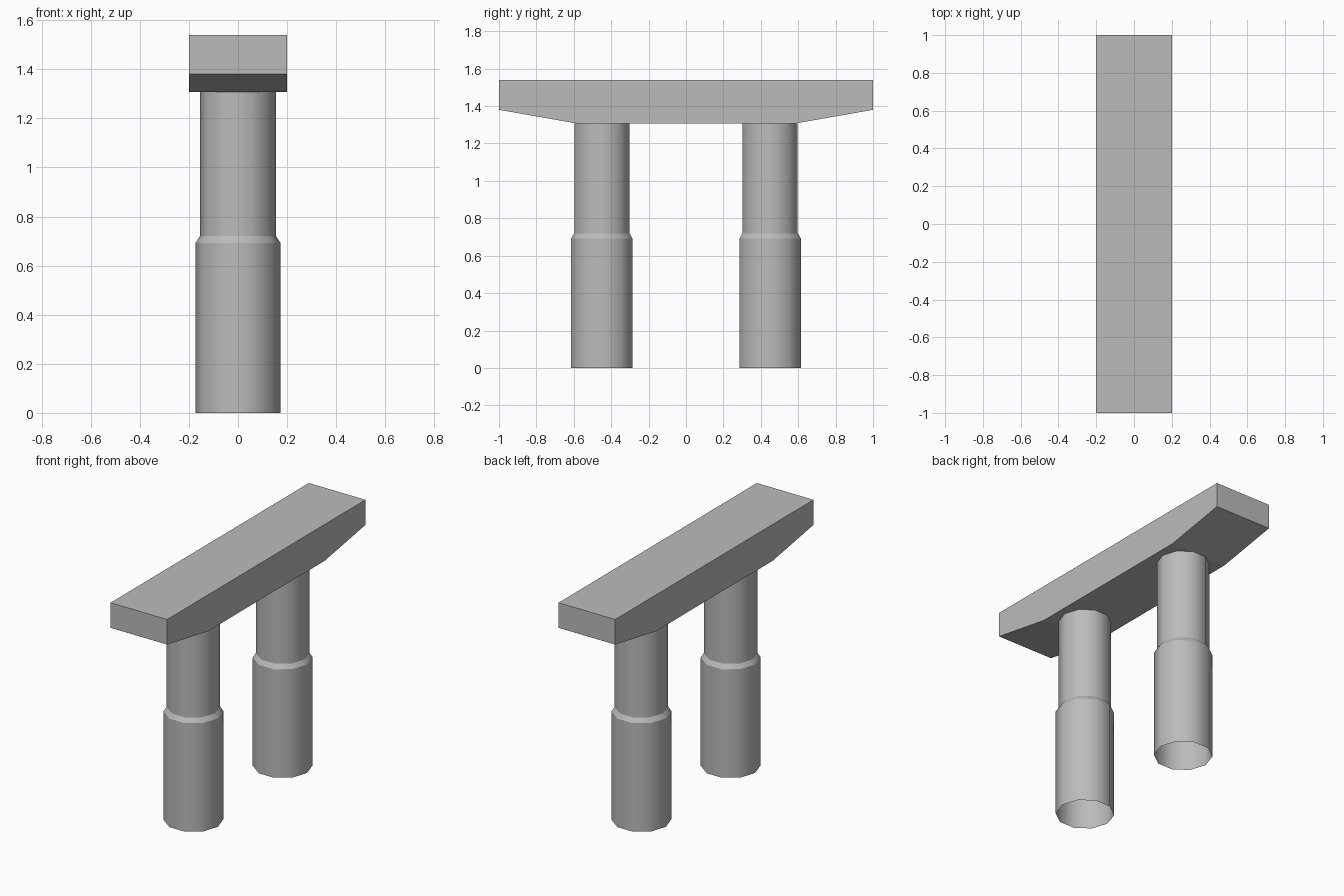
import bpy
import bmesh
import math

cube = bpy.data.objects.get("Cube")
if cube:
    bpy.data.objects.remove(cube, do_unlink=True)

concrete = bpy.data.materials.new("concrete_grey")
concrete.use_nodes = True
grey = (0.5, 0.5, 0.5, 1)
concrete.diffuse_color = grey
concrete.node_tree.nodes["Principled BSDF"].inputs["Base Color"].default_value = grey


def add_object(name, bm):
    bmesh.ops.recalc_face_normals(bm, faces=bm.faces)
    mesh = bpy.data.meshes.new(name)
    bm.to_mesh(mesh)
    bm.free()
    mesh.materials.append(concrete)
    obj = bpy.data.objects.new(name, mesh)
    bpy.context.collection.objects.link(obj)
    return obj


# Cross beam: side profile in y and z, extruded across x
def make_beam():
    half_width, length, flat = 0.2, 1.0, 0.59
    top, tip, bottom = 1.54, 1.38, 1.308
    profile = [(-length, top), (-length, tip), (-flat, bottom),
               (flat, bottom), (length, tip), (length, top)]
    bm = bmesh.new()
    side = bm.faces.new([bm.verts.new((-half_width, y, z)) for y, z in profile])
    extruded = bmesh.ops.extrude_face_region(bm, geom=[side], use_keep_orig=True)
    moved = [v for v in extruded["geom"] if isinstance(v, bmesh.types.BMVert)]
    bmesh.ops.translate(bm, verts=moved, vec=(2 * half_width, 0, 0))
    add_object("cross_beam", bm)


# Stepped pillar: open ten-sided tube with a sloped collar
def make_pillar(name, y):
    sides = 10
    levels = [(0.173, 0), (0.173, 0.692), (0.155, 0.72), (0.155, 1.308)]
    bm = bmesh.new()
    rings = []
    for radius, z in levels:
        angles = [math.tau * i / sides for i in range(sides)]
        rings.append([bm.verts.new((radius * math.cos(a), radius * math.sin(a), z))
                      for a in angles])
    for low, high in zip(rings, rings[1:]):
        for i in range(sides):
            j = (i + 1) % sides
            face = bm.faces.new((low[i], low[j], high[j], high[i]))
            face.smooth = True
    # Crisp collar edges, smooth round the shaft
    for edge in bm.edges:
        a, b = edge.verts
        edge.smooth = abs(a.co.z - b.co.z) > 0.001
    pillar = add_object(name, bm)
    pillar.location.y = y


make_beam()
for name, sign in (("front_pillar", -1), ("back_pillar", 1)):
    make_pillar(name, sign * 0.45)
